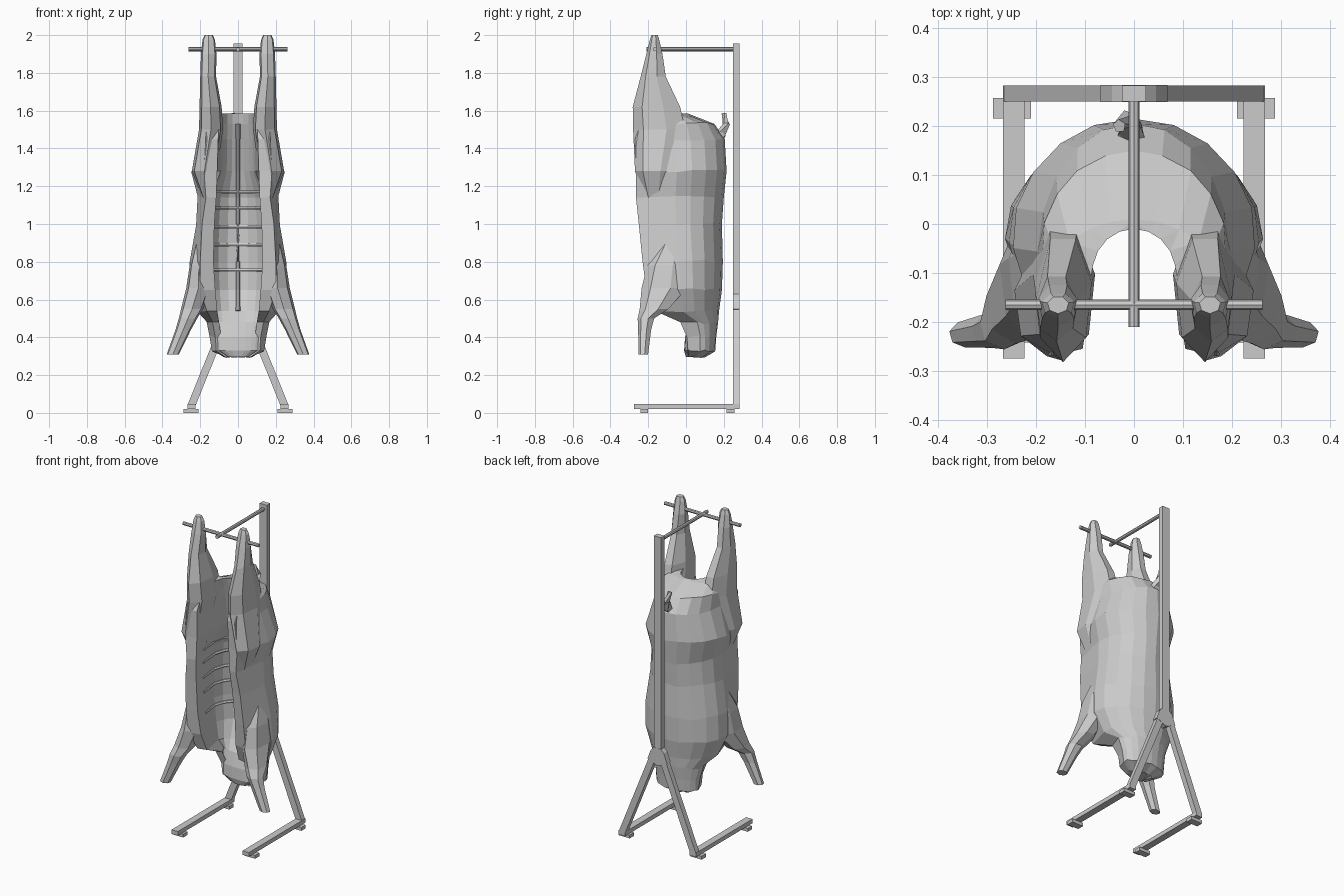
import bpy, bmesh, random
from math import sin, cos, pi, radians
from mathutils import Vector

random.seed(4)
cube = bpy.data.objects.get("Cube")
if cube:
    bpy.data.objects.remove(cube)

grey = bpy.data.materials.new("plain grey")
grey.use_nodes = True
colour = (0.6, 0.6, 0.6, 1)
grey.diffuse_color = colour
grey.node_tree.nodes["Principled BSDF"].inputs["Base Color"].default_value = colour


def finish(name, bm, mirror=False):
    bmesh.ops.recalc_face_normals(bm, faces=bm.faces)
    mesh = bpy.data.meshes.new(name)
    bm.to_mesh(mesh)
    bm.free()
    mesh.materials.append(grey)
    ob = bpy.data.objects.new(name, mesh)
    bpy.context.collection.objects.link(ob)
    if mirror:
        ob.modifiers.new("Mirror", "MIRROR")
    return ob


def loft(name, rings, closed=True, mirror=False):
    """Skin a list of equal-length point rings and cap both ends."""
    bm = bmesh.new()
    loops = [[bm.verts.new(p) for p in ring] for ring in rings]
    n = len(loops[0])
    for a, b in zip(loops, loops[1:]):
        for i in range(n if closed else n - 1):
            j = (i + 1) % n
            bm.faces.new((a[i], a[j], b[j], b[i]))
    caps = [bm.faces.new(loops[0]), bm.faces.new(loops[-1])]
    bmesh.ops.triangulate(bm, faces=caps)
    return finish(name, bm, mirror)


def limb(name, sections, sides=7):
    """Mirrored limb from (x, y, z, half width, half depth) sections."""
    rings = []
    for x, y, z, rx, ry in sections:
        angles = [2 * pi * (i + 0.25) / sides for i in range(sides)]
        rings.append([(x + rx * cos(a), y + ry * sin(a), z) for a in angles])
    return loft(name, rings, mirror=True)


def tube(name, path, radii, sides=6, mirror=False):
    path = [Vector(p) for p in path]
    rings = []
    for i, p in enumerate(path):
        way = path[min(i + 1, len(path) - 1)] - path[max(i - 1, 0)]
        turn = way.to_track_quat("Z", "Y")
        rings.append([p + turn @ Vector((radii[i] * cos(2 * pi * k / sides),
                                         radii[i] * sin(2 * pi * k / sides), 0))
                      for k in range(sides)])
    return loft(name, rings, mirror=mirror)


def box(name, low, high, mirror=False):
    rings = [[(low[0], low[1], z), (high[0], low[1], z),
              (high[0], high[1], z), (low[0], high[1], z)] for z in (low[2], high[2])]
    return loft(name, rings, mirror=mirror)


# Open body shell: z, half width, back y, front y, lip outer x, lip inner x, cavity y
levels = [
    (1.585, .165, .01, -.19, .16, .10, -.01),
    (1.53, .19, .15, -.24, .17, .10, .00),
    (1.45, .20, .205, -.27, .17, .105, .03),
    (1.28, .25, .215, -.265, .18, .11, .09),
    (1.14, .21, .20, -.265, .17, .115, .13),
    (1.00, .225, .19, -.25, .19, .125, .14),
    (.80, .255, .195, -.23, .20, .13, .14),
    (.65, .26, .19, -.21, .20, .12, .13),
    (.54, .215, .175, -.165, .165, .11, .07),
    (.48, .165, .17, -.03, .135, .10, .02),
    (.40, .147, .16, .005, .12, .088, -.005),
    (.33, .14, .155, .01, .115, .085, -.01),
    (.295, .08, .10, .015, .065, .04, .0),
]


def inner_curve(level, count):
    z, w, back, front, lip, inner, cavity = level
    mid = min(front + .45 * (back - front), cavity + .02)
    wide = inner * (1.25 if z < 1.2 else .85)
    for i in range(count, -1, -1):
        a = radians(80) * i / count
        yield (wide * sin(a), mid + (cavity - mid) * cos(a), z)


def body_section(level):
    z, w, back, front, lip, inner, cavity = level
    mid = front + .45 * (back - front)
    pts = []
    for i in range(6):
        a = radians(18 * i)
        wobble = 0 if i == 0 else random.uniform(-.005, .005)
        pts.append((w * sin(a) + wobble, mid + (back - mid) * cos(a), z + 2 * wobble))
    pts += [(lip, front, z), (inner, front + .015, z)]
    return pts + list(inner_curve(level, 4))


loft("body", [body_section(v) for v in levels], closed=False, mirror=True)

# Limbs
limb("hind_legs", [
    (.155, -.165, 2.0, .022, .018), (.155, -.165, 1.975, .034, .026),
    (.155, -.165, 1.9, .042, .045),
    (.158, -.17, 1.78, .043, .07), (.145, -.15, 1.62, .06, .132),
    (.143, -.135, 1.5, .065, .145), (.178, -.16, 1.28, .068, .11),
    (.155, -.16, 1.1, .02, .05)])
limb("front_legs", [
    (.195, -.06, .92, .025, .06), (.207, -.095, .78, .05, .11),
    (.21, -.11, .66, .066, .125), (.243, -.165, .55, .06, .08),
    (.265, -.21, .50, .05, .046), (.29, -.217, .44, .042, .036),
    (.345, -.225, .31, .033, .027)])

# Spine ridge and ribs along the cavity wall
tube("spine", [(0, v[6], v[0]) for v in levels[1:9]], [.013] * 8)
for number, z in enumerate((1.17, 1.085, .985, .89, .755)):
    upper = [v for v in levels if v[0] >= z][-1]
    lower = [v for v in levels if v[0] < z][0]
    t = (upper[0] - z) / (upper[0] - lower[0])
    here = [a + (b - a) * t for a, b in zip(upper, lower)]
    path = [(x, y - .004, height) for x, y, height in inner_curve(here, 4)]
    path.insert(0, (here[5] + .01, here[3] + .10, z))
    tube(f"rib_pair_{number + 1}", path, [.006] + [.01] * 5, mirror=True)

# Tail
tube("tail", [(.0, .15, 1.44), (-.005, .19, 1.48), (-.015, .213, 1.53), (-.03, .2, 1.585)],
     [.034, .028, .02, .014], sides=5)

# Stand
box("post", (-.025, .25, .56), (.025, .283, 1.955))
loft("joint_plate", [[(x, y, z) for x, z in
     ((-.068, .55), (0, .52), (.068, .55), (.045, .61), (.025, .63), (-.025, .63), (-.045, .61))]
     for y in (.249, .284)])
loft("stand_legs", [[(x - .022, .25, z), (x + .022, .25, z),
                     (x + .022, .283, z), (x - .022, .283, z)]
                    for x, z in ((.02, .6), (.246, .04))], mirror=True)
box("foot_rails", (.224, -.275, .02), (.268, .283, .046), mirror=True)
for place, y in (("front", -.242), ("back", .215)):
    box(place + "_pads", (.21, y, 0), (.288, y + .042, .021), mirror=True)
tube("support_arm", [(0, .28, 1.925), (0, -.21, 1.925)], [.011] * 2, sides=8)
tube("hanging_bar", [(-.262, -.165, 1.925), (.262, -.165, 1.925)], [.011] * 2, sides=8)
